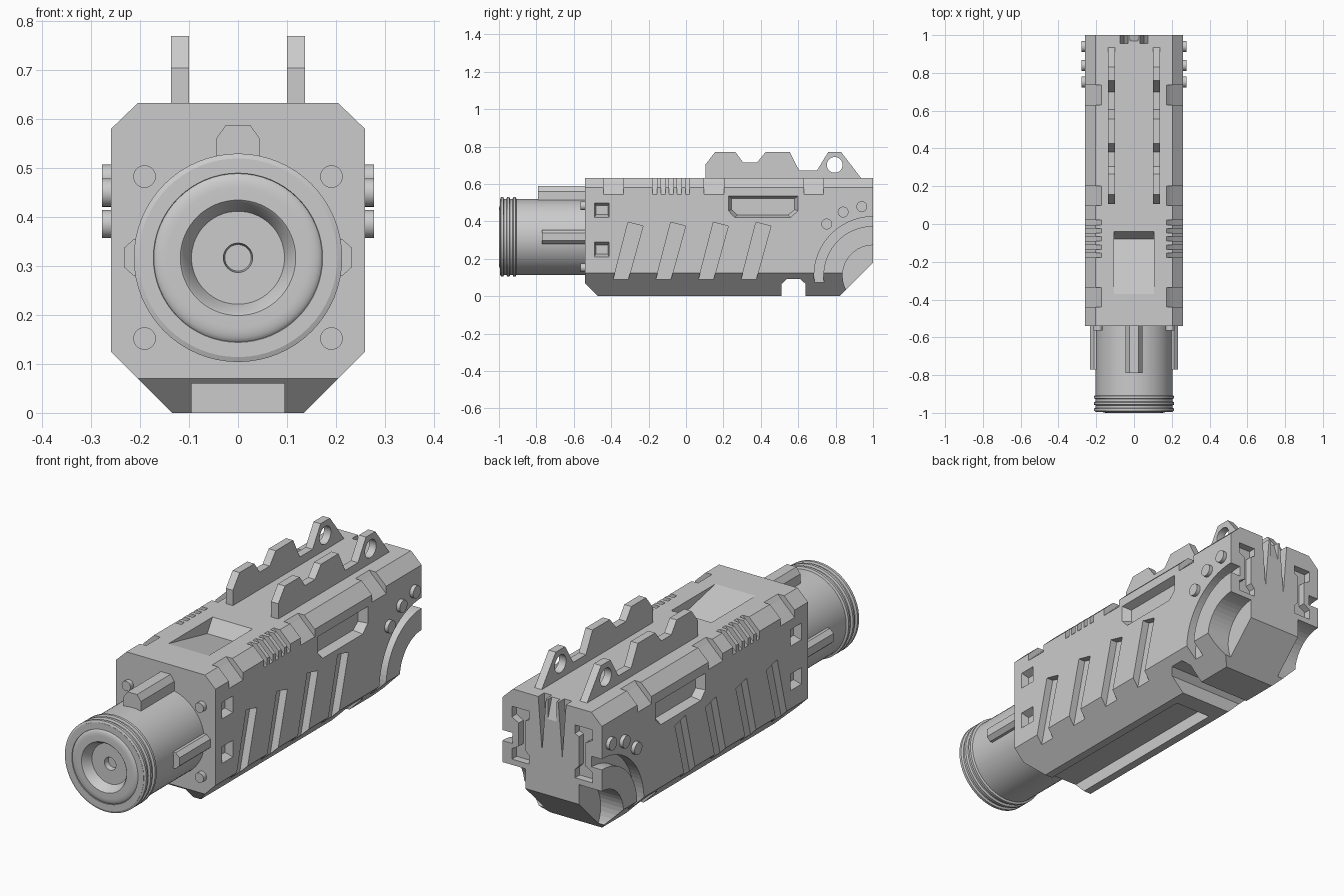
import bpy, bmesh
from math import sin, cos, pi, radians

if "Cube" in bpy.data.objects:
    bpy.data.objects.remove(bpy.data.objects["Cube"])


def finish(bm, name, smooth=False):
    bmesh.ops.remove_doubles(bm, verts=bm.verts, dist=1e-5)
    bmesh.ops.recalc_face_normals(bm, faces=bm.faces)
    me = bpy.data.meshes.new(name)
    bm.to_mesh(me)
    bm.free()
    ob = bpy.data.objects.new(name, me)
    bpy.context.collection.objects.link(ob)
    if smooth:
        bpy.ops.object.select_all(action='DESELECT')
        ob.select_set(True)
        bpy.context.view_layer.objects.active = ob
        bpy.ops.object.shade_smooth_by_angle(angle=radians(35))
    return ob


def prism(name, axis, pts, a, b, taper=(1, 1), smooth=False):
    """Extrude a profile along X (points are y,z) or Y (points are x,z)."""
    bm = bmesh.new()
    n = len(pts)
    lo = [min(p[i] for p in pts) for i in (0, 1)]
    hi = [max(p[i] for p in pts) for i in (0, 1)]
    c = [(l + h) / 2 for l, h in zip(lo, hi)]
    rings = []
    for t, s in ((a, (1, 1)), (b, taper)):
        q = [(c[0] + (u - c[0]) * s[0], c[1] + (v - c[1]) * s[1]) for u, v in pts]
        rings.append([bm.verts.new((t, u, v) if axis == 'X' else (u, t, v)) for u, v in q])
    r0, r1 = rings
    bm.faces.new(r0)
    bm.faces.new(r1)
    for i in range(n):
        j = (i + 1) % n
        bm.faces.new((r0[i], r0[j], r1[j], r1[i]))
    return finish(bm, name, smooth)


def arc(cy, cz, r, a0, a1, n):
    return [(cy + r * cos(radians(a0 + (a1 - a0) * i / n)),
             cz + r * sin(radians(a0 + (a1 - a0) * i / n))) for i in range(n + 1)]


def disc(cy, cz, r, n=24):
    return arc(cy, cz, r, 0, 360 - 360 / n, n - 1)


def box(u0, u1, v0, v1):
    return [(u0, v0), (u1, v0), (u1, v1), (u0, v1)]


def boolean(target, cutter, op='DIFFERENCE'):
    cutter.hide_render = True
    m = target.modifiers.new('cut', 'BOOLEAN')
    m.operation, m.object, m.solver = op, cutter, 'EXACT'
    bpy.context.view_layer.objects.active = target
    bpy.ops.object.modifier_apply(modifier=m.name)
    bpy.data.objects.remove(cutter)


# body: octagonal section intersected with the side outline
half = [(0.135, 0), (0.26, 0.125), (0.26, 0.58), (0.205, 0.633)]
body = prism('body', 'Y', half + [(-x, z) for x, z in reversed(half)], -0.54, 1.0)
outline = [(-0.54, 0.07), (-0.47, 0), (0.82, 0), (1.0, 0.18), (1.0, 0.7), (0.9, 0.7), (-0.54, 0.7)]
boolean(body, prism('outline', 'X', outline, -0.4, 0.4), 'INTERSECT')


def cut(axis, pts, a, b, **kw):
    boolean(body, prism('cutter', axis, pts, a, b, **kw))


# underside channel, cross notch and top ramp recess
cut('Y', box(-0.095, 0.095, -0.05, 0.06), -0.7, 0.42)
cut('X', [(0.51, -0.05), (0.51, 0.065), (0.54, 0.092), (0.61, 0.092), (0.64, 0.065), (0.64, -0.05)], -0.4, 0.4)
cut('X', [(-0.37, 0.633), (-0.08, 0.57), (-0.04, 0.633), (-0.04, 0.66), (-0.37, 0.66)], -0.105, 0.105)

for s in (1, -1):
    # slanted side slots
    for i in range(4):
        y = -0.39 + 0.228 * i
        cut('X', [(y, 0.085), (y + 0.08, 0.085), (y + 0.16, 0.375), (y + 0.08, 0.395)], s * 0.225, s * 0.3)
    # ejection window with sloping sides
    cut('X', [(0.225, 0.537), (0.225, 0.457), (0.26, 0.42), (0.56, 0.42), (0.6, 0.457), (0.6, 0.537)],
        s * 0.262, s * 0.22, taper=(0.9, 0.75))
    # small square pockets
    for z in (0.21, 0.42):
        cut('X', box(-0.49, -0.41, z, z + 0.08), s * 0.262, s * 0.225, taper=(0.8, 0.6))
    # wide and narrow notches on the top edges
    notches = [(-0.44, 0.105), (0.097, 0.105), (0.63, 0.105)]
    notches += [(-0.178 + 0.0435 * i, 0.024) for i in range(5)]
    for y, w in notches:
        cut('Y', [(s * x, z) for x, z in ((0.3, 0.545), (0.26, 0.545), (0.24, 0.565), (0.19, 0.613),
                                          (0.172, 0.633), (0.172, 0.68), (0.3, 0.68))], y, y + w)
    # curved groove and round side scoop at the rear
    cut('X', arc(1, 0.11, 0.315, 80, 187.3, 24) + arc(1, 0.11, 0.265, 188.7, 78, 24), s * 0.207, s * 0.3)
    cut('X', disc(1, 0.11, 0.163, 48), s * 0.14, s * 0.3)
    # rear bracket-shaped recess
    cut('Y', [(s * x, z) for x, z in ((0.12, 0.55), (0.21, 0.55), (0.21, 0.50), (0.175, 0.48), (0.175, 0.37),
                                      (0.21, 0.35), (0.21, 0.30), (0.12, 0.30), (0.12, 0.34), (0.14, 0.36),
                                      (0.14, 0.50), (0.12, 0.51))], 0.965, 1.05)
    # rear tapering claw slots
    cut('Y', [(s * 0.03, 0.66), (s * 0.075, 0.66), (s * 0.053, 0.38)], 0.955, 1.05)
# rear centre wedge
cut('X', [(0.965, 0.66), (0.97, 0.633), (1.0, 0.54), (1.03, 0.54), (1.03, 0.66)], -0.022, 0.022)

# barrel: turned profile of (radius, y)
prof = [(0, -0.5), (0.203, -0.5), (0.203, -0.905)]
for y in (-0.917, -0.95, -0.983):
    prof += [(0.203, y + 0.010), (0.213, y + 0.006), (0.213, y - 0.006), (0.203, y - 0.010)]
prof += [(0.203, -0.994), (0.173, -0.994)]
prof += [(0.143 + 0.03 * cos(a * pi / 12), -0.988 - 0.012 * sin(a * pi / 12)) for a in range(1, 7)]
prof += [(0.118, -1.0), (0.113, -0.995), (0.095, -0.955), (0.03, -0.955), (0.027, -0.93), (0, -0.93)]
bm = bmesh.new()
vs = [bm.verts.new((r, y, 0.317)) for r, y in prof]
es = [bm.edges.new(p) for p in zip(vs, vs[1:])]
bmesh.ops.spin(bm, geom=vs + es, cent=(0, 0, 0.317), axis=(0, 1, 0), angle=2 * pi, steps=64)
finish(bm, 'barrel', True)

# barrel keys
prism('barrel_key_top', 'Y', [(-0.045, 0.5), (0.045, 0.5), (0.045, 0.56), (0.025, 0.588), (-0.025, 0.588),
                              (-0.045, 0.56)], -0.79, -0.53)

sight = [(0.105, 0.62), (0.105, 0.705), (0.155, 0.77), (0.265, 0.77), (0.305, 0.715), (0.38, 0.715), (0.425, 0.77),
         (0.555, 0.77), (0.605, 0.672), (0.70, 0.672), (0.76, 0.77), (0.83, 0.77), (0.935, 0.633), (0.935, 0.62)]
for s, side in ((1, 'right'), (-1, 'left')):
    prism('barrel_key_' + side, 'Y', [(s * x, z) for x, z in ((0.18, 0.28), (0.213, 0.28), (0.233, 0.298),
                                      (0.233, 0.337), (0.213, 0.355), (0.18, 0.355))], -0.77, -0.53)
    # toothed top rail with eyelet
    rail = prism('top_rail_' + side, 'X', sight, s * 0.1, s * 0.137)
    boolean(rail, prism('eyelet', 'X', disc(0.795, 0.702, 0.042, 32), s * 0.05, s * 0.2))
    # side studs and front bolts
    for y, z in ((0.752, 0.386), (0.84, 0.45), (0.94, 0.479)):
        prism('side_stud_' + side, 'X', disc(y, z, 0.029), s * 0.24, s * 0.278, smooth=True)
    for z in (0.152, 0.483):
        prism('front_bolt_' + side, 'Y', disc(s * 0.191, z, 0.023), -0.563, -0.53, smooth=True)
